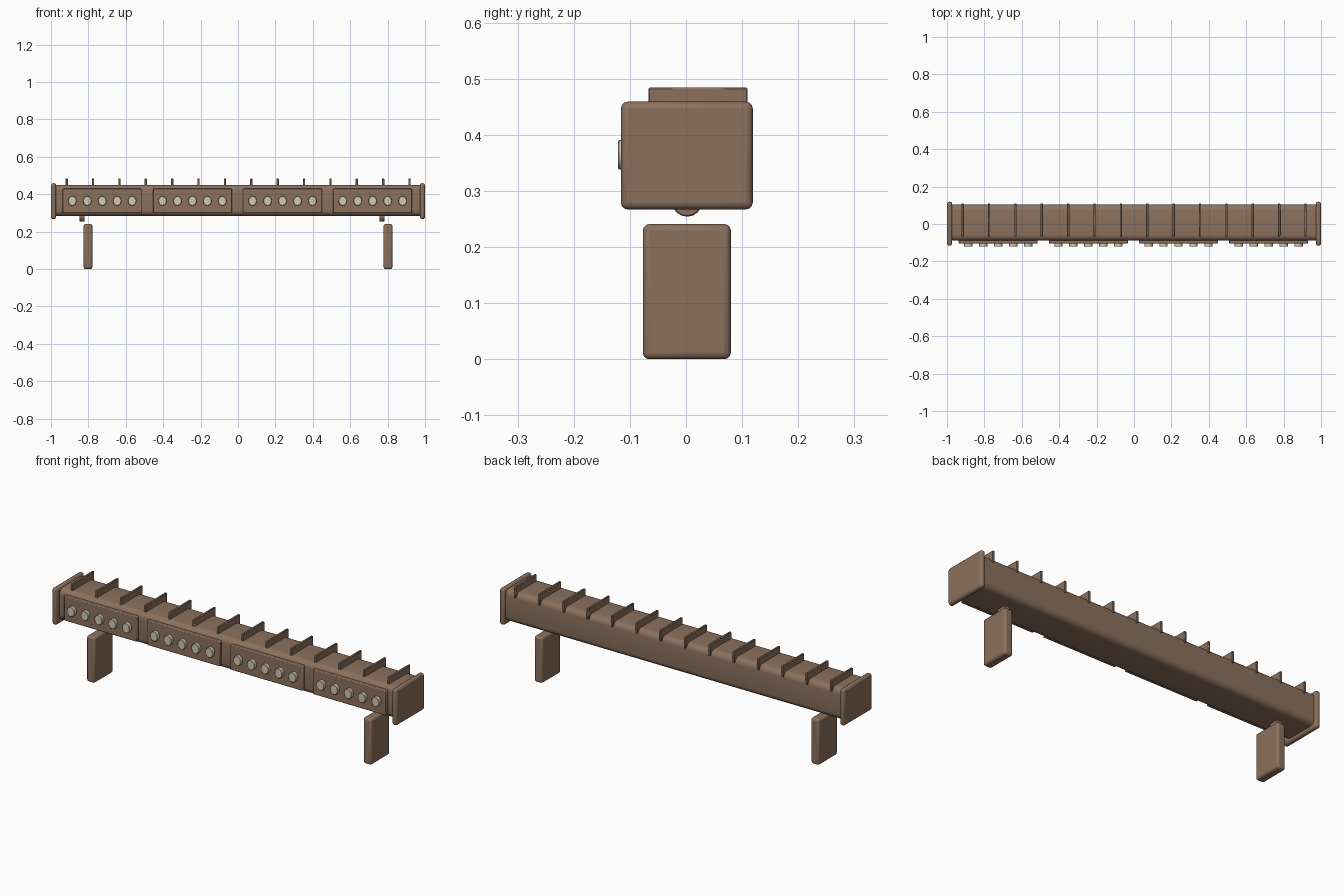
import bpy, bmesh, math
from mathutils import Matrix

if "Cube" in bpy.data.objects:
    bpy.data.objects.remove(bpy.data.objects["Cube"])


def material(name, colour):
    m = bpy.data.materials.new(name)
    m.diffuse_color = (*colour, 1)
    m.use_nodes = True
    m.node_tree.nodes["Principled BSDF"].inputs["Base Color"].default_value = m.diffuse_color
    return m


BROWN = material("brown_metal", (0.26, 0.165, 0.11))
CREAM = material("cream_lamp", (0.65, 0.59, 0.44))


def finish(name, bm, mat, bevel=0, segments=3):
    mesh = bpy.data.meshes.new(name)
    bm.to_mesh(mesh)
    bm.free()
    mesh.materials.append(mat)
    ob = bpy.data.objects.new(name, mesh)
    bpy.context.collection.objects.link(ob)
    if bevel:
        mod = ob.modifiers.new("bevel", 'BEVEL')
        mod.width = bevel
        mod.segments = segments
    bpy.ops.object.select_all(action='DESELECT')
    ob.select_set(True)
    bpy.context.view_layer.objects.active = ob
    bpy.ops.object.shade_smooth_by_angle(angle=math.radians(35))
    return ob


def box(name, x, y, z, mat=BROWN, bevel=0, segments=3):
    """Box from (min, max) pairs."""
    bm = bmesh.new()
    c = [(a + b) / 2 for a, b in (x, y, z)]
    s = [b - a for a, b in (x, y, z)]
    bmesh.ops.create_cube(bm, size=1, matrix=Matrix.Translation(c) @ Matrix.Diagonal((*s, 1)))
    return finish(name, bm, mat, bevel, segments)


def disc(name, centre, axis, radius, depth, mat, sides=16, squash=1, bevel=0):
    """Cylinder lying along x or y; squash narrows its width."""
    bm = bmesh.new()
    rot = Matrix.Rotation(math.pi / 2, 4, 'Y' if axis == 'X' else 'X')
    bmesh.ops.create_cone(bm, cap_ends=True, segments=sides, radius1=radius,
                          radius2=radius, depth=depth,
                          matrix=Matrix.Translation(centre) @ rot @ Matrix.Diagonal((squash, 1, 1, 1)))
    return finish(name, bm, mat, bevel, 1)


# Long housing with rounded lengthwise edges
bm = bmesh.new()
bmesh.ops.create_cube(bm, size=1, matrix=Matrix.Translation((0, 0.008, 0.367))
                      @ Matrix.Diagonal((1.95, 0.194, 0.166, 1)))
long_edges = [e for e in bm.edges if abs(e.verts[0].co.x - e.verts[1].co.x) > 1]
bmesh.ops.bevel(bm, geom=long_edges, offset=0.03, segments=6, profile=0.5, affect='EDGES')
finish("housing", bm, BROWN)

# End caps, legs and pivot bolts
for side, label in ((-1, "left"), (1, "right")):
    xs = sorted((side * 0.972, side * 1.0))
    box(label + "_end_cap", xs, (-0.116, 0.119), (0.267, 0.459), bevel=0.012)
    lx = side * 0.802
    box(label + "_leg", (lx - 0.024, lx + 0.024), (-0.077, 0.08), (0, 0.241), bevel=0.012)
    disc(label + "_pivot_bolt", (lx - 0.032, 0.002, 0.281), 'X', 0.027, 0.029, BROWN, bevel=0.002)

# Cooling fins across the top
for i in range(14):
    x = -0.916 + i * 0.141
    box(f"cooling_fin_{i + 1}", (x - 0.006, x + 0.006), (-0.067, 0.11), (0.425, 0.484),
        bevel=0.002, segments=1)

# Front panels, each with five lamps
for p in range(4):
    cx = -0.726 + p * 0.482
    box(f"lamp_panel_{p + 1}", (cx - 0.211, cx + 0.211), (-0.104, -0.07), (0.3, 0.43),
        bevel=0.004, segments=2)
    for k in range(-2, 3):
        disc(f"lamp_{p + 1}_{k + 3}", (cx + k * 0.08, -0.1095, 0.3645), 'Y', 0.026, 0.023,
             CREAM, squash=0.86, bevel=0.002)
